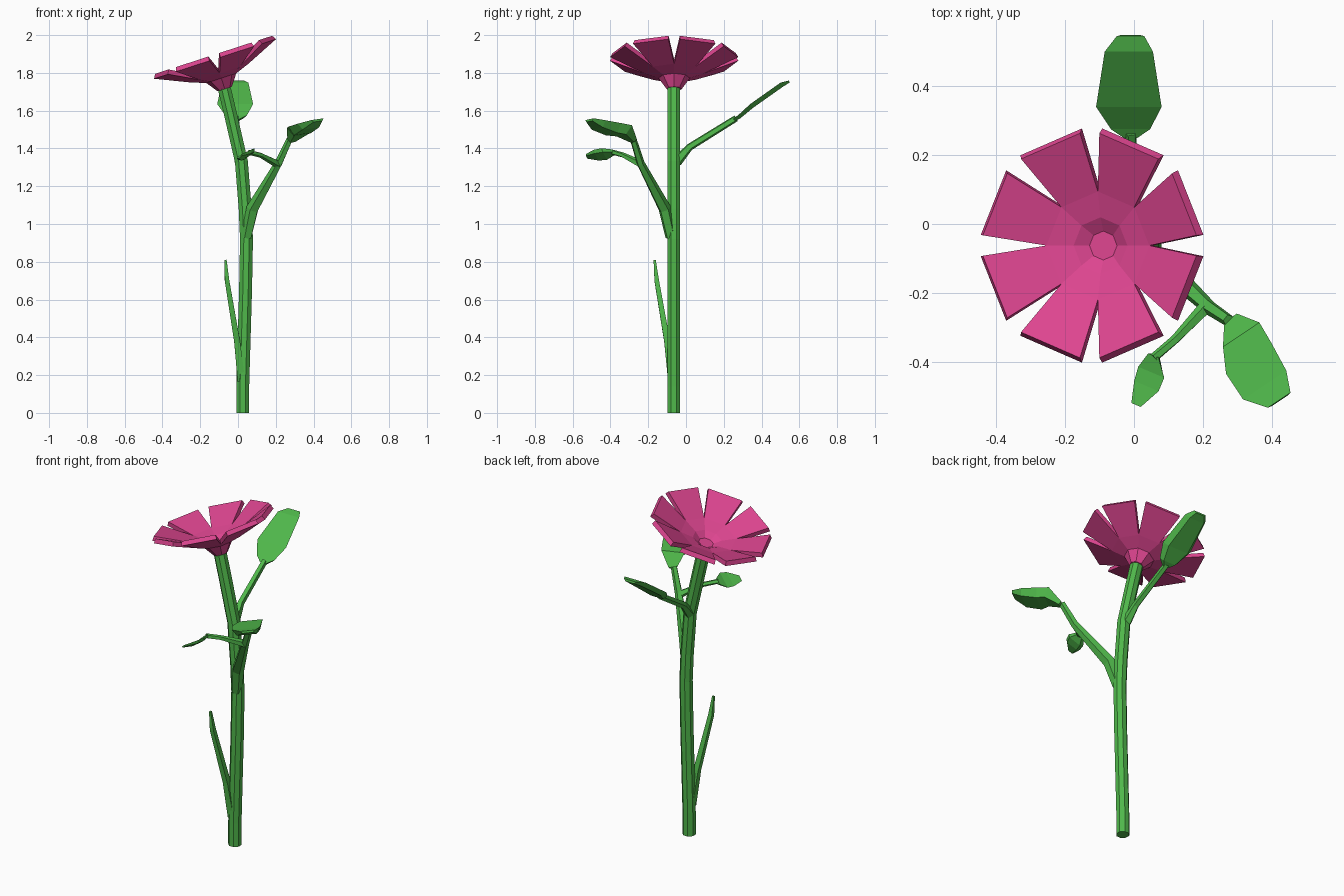
import bpy, bmesh
from math import sin, cos, radians
from mathutils import Vector, Matrix

if "Cube" in bpy.data.objects:
    bpy.data.objects.remove(bpy.data.objects["Cube"])


def material(name, color):
    m = bpy.data.materials.new(name)
    m.diffuse_color = (*color, 1)
    m.use_nodes = True
    m.node_tree.nodes["Principled BSDF"].inputs["Base Color"].default_value = m.diffuse_color
    return m


GREEN = material("leaf_green", (0.08, 0.48, 0.07))
PINK = material("petal_pink", (0.73, 0.06, 0.28))


def finish(name, bm, mat):
    bmesh.ops.recalc_face_normals(bm, faces=bm.faces)
    me = bpy.data.meshes.new(name)
    bm.to_mesh(me)
    bm.free()
    me.materials.append(mat)
    ob = bpy.data.objects.new(name, me)
    bpy.context.collection.objects.link(ob)
    return ob


def loft(name, rings, mat):
    """Closed skin over a list of equal-length rings of points."""
    bm = bmesh.new()
    vs = [[bm.verts.new(p) for p in r] for r in rings]
    n = len(vs[0])
    for a, b in zip(vs, vs[1:]):
        for i in range(n):
            j = (i + 1) % n
            bm.faces.new((a[i], a[j], b[j], b[i]))
    bm.faces.new(vs[0])
    bm.faces.new(vs[-1])
    return finish(name, bm, mat)


def tangents(pts):
    last = len(pts) - 1
    return [(pts[min(i + 1, last)] - pts[max(i - 1, 0)]).normalized() for i in range(last + 1)]


def tube(name, path, sides):
    """path rows: x, y, z, radius"""
    pts = [Vector(p[:3]) for p in path]
    rings = []
    for p, t, row in zip(pts, tangents(pts), path):
        a = Vector((0, 1, 0)).cross(t).normalized()
        b = t.cross(a)
        rings.append([p + row[3] * (a * cos(w) + b * sin(w))
                      for w in (radians(360 * (i + .5) / sides) for i in range(sides))])
    return loft(name, rings, GREEN)


def leaf(name, rows, side):
    """rows: x, y, z of the top midline, half width, thickness"""
    side = Vector(side).normalized()
    pts = [Vector(r[:3]) for r in rows]
    rings = []
    for p, t, r in zip(pts, tangents(pts), rows):
        up = side.cross(t).normalized()
        if up.z < 0:
            up = -up
        w, h = side * r[3], up * r[4]
        rings.append([p - w, p + w, p + w * .7 - h, p - w * .7 - h])
    return loft(name, rings, GREEN)


# Main stem
stem = tube("stem", [(.025, -.065, 0, .037), (.025, -.065, .14, .037), (.04, -.065, .65, .037),
                     (.045, -.065, .92, .037), (.038, -.065, 1.08, .037), (.018, -.065, 1.33, .037),
                     (-.037, -.065, 1.57, .037), (-.074, -.065, 1.725, .037)], 8)
for v in stem.data.vertices[:8]:
    v.co.z = 0

# Low blade leaf
tube("blade_leaf", [(.018, -.075, .17, .028), (-.005, -.1, .38, .022),
                    (-.058, -.155, .70, .017), (-.066, -.166, .81, .008)], 4)

# Right branch with its large leaf
tube("right_branch", [(.045, -.08, .93, .03), (.078, -.113, 1.08, .035),
                      (.215, -.24, 1.32, .022), (.275, -.28, 1.45, .018)], 5)
leaf("right_leaf", [(.28, -.272, 1.445, .022, .02), (.311, -.321, 1.515, .064, .055),
                    (.333, -.39, 1.525, .08, .05), (.379, -.467, 1.54, .076, .035),
                    (.421, -.511, 1.555, .04, .012)], (.83, .555, .12))

# Twig off the right branch with a small tilted leaf
tube("twig", [(.215, -.235, 1.315, .022), (.12, -.335, 1.365, .014), (.058, -.388, 1.38, .014)], 5)
leaf("small_leaf", [(.056, -.382, 1.383, .02, .012), (.05, -.43, 1.372, .05, .015),
                    (.036, -.47, 1.367, .047, .015), (.006, -.525, 1.36, .018, .008)], (.92, -.39, .7))

# Back branch and leaf
tube("back_branch", [(.012, -.05, 1.33, .03), (.004, .02, 1.408, .02), (-.01, .265, 1.56, .018)], 5)
leaf("back_leaf", [(-.01, .25, 1.557, .02, .015), (-.01, .275, 1.575, .057, .02),
                   (-.015, .34, 1.635, .095, .025), (-.015, .5, 1.748, .07, .025),
                   (-.01, .545, 1.76, .04, .012)], (1, 0, 0))

# Flower: calyx, cupped disc with a central well, eight petals
bm = bmesh.new()


def vert(r, t, deg):
    return bm.verts.new((r * cos(radians(deg)), r * sin(radians(deg)), t))


profile = [(.04, 0), (.083, .06), (.16, .088), (.157, .113), (.082, .088), (.042, .062)]
base, calyx, under, top, rim, floor = [[vert(r, t, 45 * k) for k in range(8)] for r, t in profile]
for a, b in ((base, calyx), (calyx, under), (top, rim), (rim, floor)):
    for k in range(8):
        j = (k + 1) % 8
        bm.faces.new((a[k], a[j], b[j], b[k]))
bm.faces.new(base)
bm.faces.new(floor)
for k in range(8):
    j = (k + 1) % 8
    mid = 45 * k + 22.5
    u1, u2 = vert(.341, .167, mid - 17.3), vert(.341, .167, mid + 17.3)
    t1, t2 = vert(.327, .19, mid - 17.3), vert(.327, .19, mid + 17.3)
    for f in ((under[k], u1, u2, under[j]), (top[k], t1, t2, top[j]), (u1, u2, t2, t1),
              (under[k], u1, t1, top[k]), (under[j], u2, t2, top[j])):
        bm.faces.new(f)
bm.transform(Matrix.Translation((-.07, -.0625, 1.715)) @ Matrix.Rotation(radians(-18), 4, 'Y'))
finish("flower", bm, PINK)
